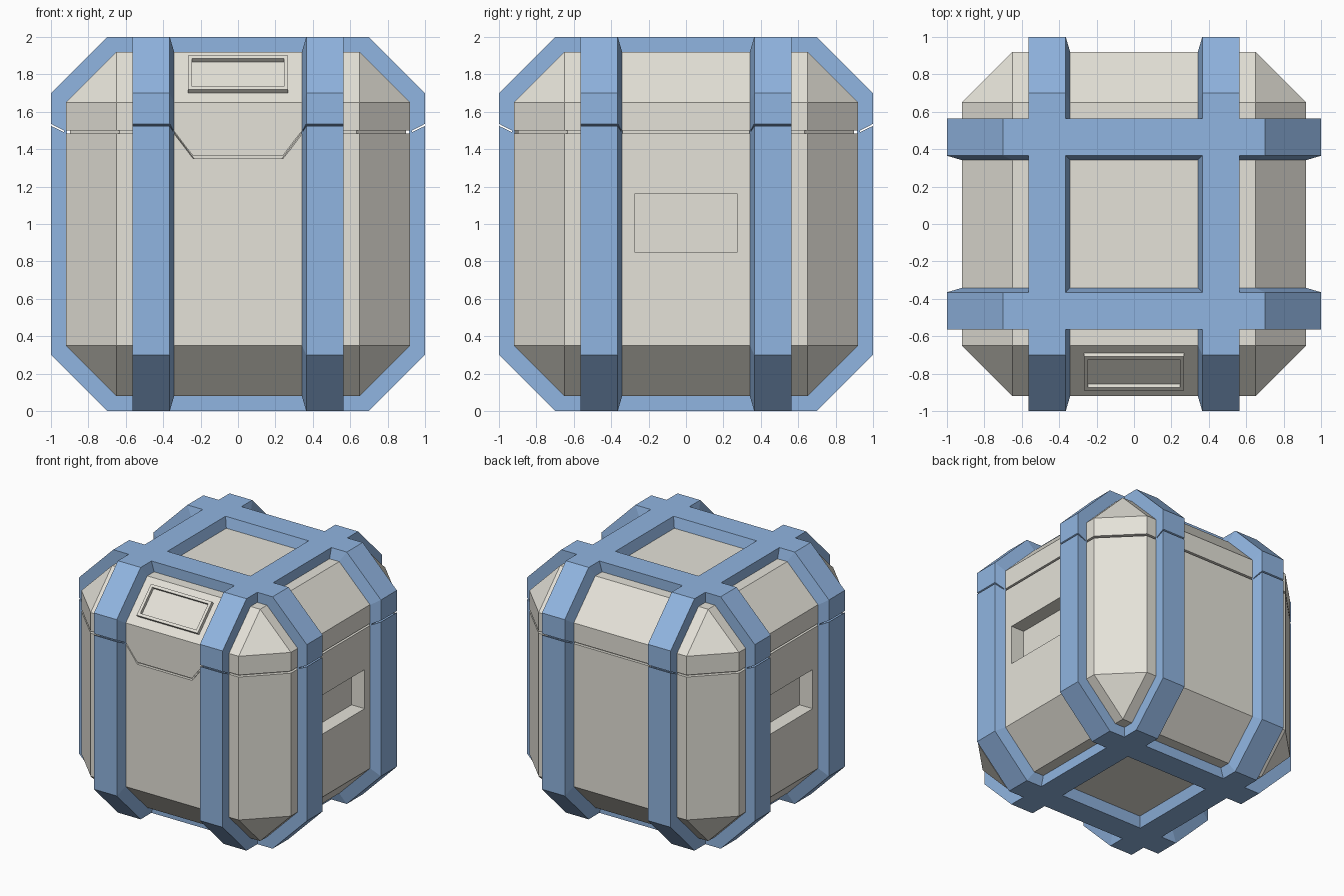
import bpy, bmesh
from itertools import permutations, product
from math import radians
from mathutils import Matrix, Vector

if "Cube" in bpy.data.objects:
    bpy.data.objects.remove(bpy.data.objects["Cube"])


def material(name, rgb):
    m = bpy.data.materials.new(name)
    m.diffuse_color = (*rgb, 1)
    m.use_nodes = True
    m.node_tree.nodes["Principled BSDF"].inputs["Base Color"].default_value = m.diffuse_color
    return m


CREAM = material("cream_shell", (0.78, 0.76, 0.69))
BLUE = material("blue_band", (0.28, 0.46, 0.75))


def finish(name, bm, mat=None):
    bmesh.ops.recalc_face_normals(bm, faces=bm.faces)
    me = bpy.data.meshes.new(name)
    bm.to_mesh(me)
    bm.free()
    ob = bpy.data.objects.new(name, me)
    bpy.context.collection.objects.link(ob)
    if mat:
        me.materials.append(mat)
    return ob


def loft_ring(sections):
    """Closed loop of quad cross-sections."""
    bm = bmesh.new()
    rows = [[bm.verts.new(p) for p in s] for s in sections]
    for i, a in enumerate(rows):
        b = rows[(i + 1) % len(rows)]
        for j in range(4):
            k = (j + 1) % 4
            bm.faces.new((a[j], a[k], b[k], b[j]))
    return bm


def box(name, lo, hi):
    lo, hi = Vector(lo), Vector(hi)
    bm = bmesh.new()
    bmesh.ops.create_cube(bm, size=1)
    for v in bm.verts:
        v.co = (lo + hi) / 2 + v.co * (hi - lo)
    return finish(name, bm)


def cut(ob, cutter):
    cutter.hide_render = True
    mod = ob.modifiers.new("cut", 'BOOLEAN')
    mod.operation, mod.solver, mod.object = 'DIFFERENCE', 'EXACT', cutter
    bpy.context.view_layer.objects.active = ob
    bpy.ops.object.modifier_apply(modifier=mod.name)


def octagon(r, c):
    f = r - c
    return [(f, -r), (r, -f), (r, f), (f, r), (-f, r), (-r, f), (-r, -f), (-f, -r)]


# Chamfered crate shell
bm = bmesh.new()
for p in set(permutations((0.92, 0.65, 0.65))):
    for s in product((-1, 1), repeat=3):
        bm.verts.new((p[0] * s[0], p[1] * s[1], 1 + p[2] * s[2]))
bmesh.ops.convex_hull(bm, input=bm.verts)
bmesh.ops.dissolve_limit(bm, angle_limit=radians(1), verts=bm.verts, edges=bm.edges)
shell = finish("crate_shell", bm, CREAM)

# Lid seam groove, dipping at the front to outline the latch flap
path = [(x, y, 1.493) for x, y in octagon(0.92, 0.27)]
path += [(-0.345, -0.92, 1.493), (-0.24, -0.92, 1.357),
         (0.24, -0.92, 1.357), (0.345, -0.92, 1.493)]
seam = finish("lid_seam_cutter", loft_ring(
    [[(x * s, y * s, z + d) for s, d in ((.975, -.008), (1.05, -.008), (1.05, .008), (.975, .008))]
     for x, y, z in path]))
cut(shell, seam)

# Hand-hold recesses on both sides
for s in (-1, 1):
    a, b = sorted((0.805 * s, 1.05 * s))
    cut(shell, box("hand_hold_cutter", (a, -0.275, 0.85), (b, 0.275, 1.16)))

# Slanted split through the bands, slightly above the lid seam
split = finish("band_split_cutter", loft_ring(
    [[(x * r, y * r, z) for r, z in ((.93, 1.491), (1.05, 1.548), (1.05, 1.562), (.93, 1.499))]
     for x, y in ((1, -1), (1, 1), (-1, 1), (-1, -1))]))


# Octagonal bands wrapped around the crate, flared on their inner sides
def band(name, side, turn):
    sections = []
    for (x, z), (u, w) in zip(octagon(1, 0.3), octagon(0.915, 0.27)):
        sections.append([(x, side * .565, 1 + z), (x, side * .365, 1 + z),
                         (u, side * .34, 1 + w), (u, side * .565, 1 + w)])
    bm = loft_ring(sections)
    bm.transform(Matrix.Rotation(radians(turn), 4, 'Z'))
    cut(finish(name, bm, BLUE), split)


for side, label in ((-1, "a"), (1, "b")):
    band("side_to_side_band_" + label, side, 0)
    band("front_to_back_band_" + label, side, 90)

# Raised frame with a sunken panel on the front lid slope
bm = bmesh.new()
bmesh.ops.create_cube(bm, size=1)
for v in bm.verts:
    v.co = (v.co.x * 0.535, v.co.y * 0.255, v.co.z * 0.048 + 0.004)
bm.normal_update()
top = max(bm.faces, key=lambda f: f.calc_center_median().z)
bmesh.ops.inset_individual(bm, faces=[top], thickness=0.031)
inner = bmesh.ops.extrude_discrete_faces(bm, faces=[top])["faces"][0]
bmesh.ops.translate(bm, verts=inner.verts, vec=(0, 0, -0.025))
bm.transform(Matrix.Translation((0, -0.78, 1.79)) @ Matrix.Rotation(radians(45), 4, 'X'))
finish("latch_plate", bm, CREAM)

# Remove the cutters now that they are applied
for ob in list(bpy.data.objects):
    if "cutter" in ob.name:
        bpy.data.objects.remove(ob)
